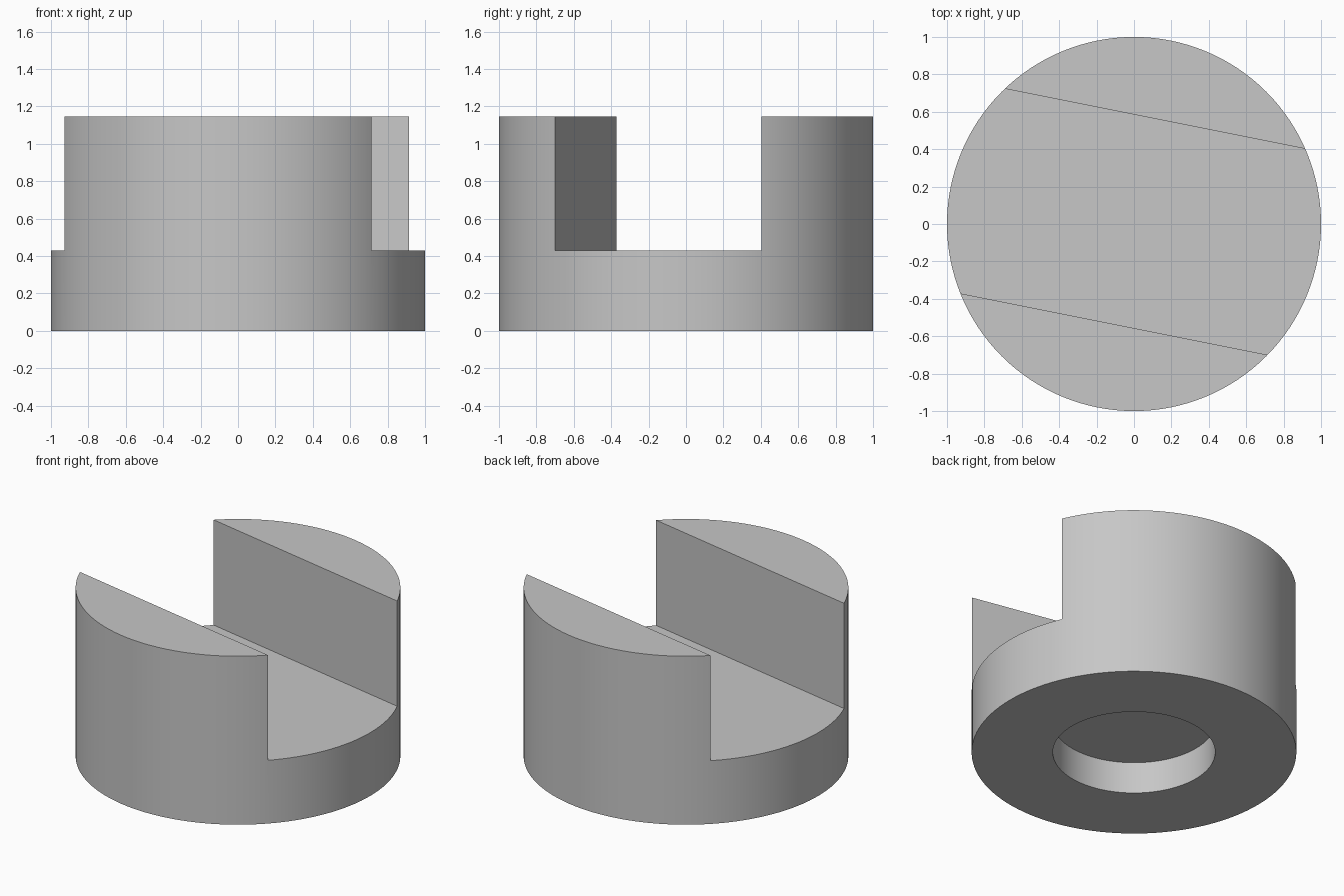
import bpy, math

if "Cube" in bpy.data.objects:
    bpy.data.objects.remove(bpy.data.objects["Cube"])

SEGMENTS = 128
HEIGHT, SLOT_FLOOR, BORE_DEPTH = 1.145, 0.43, 0.215
SLOT_ANGLE = -math.atan(0.2)
SLOT_WIDTH, SLOT_OFFSET = 1.12, 0.014

grey = bpy.data.materials.new("light_grey")
grey.diffuse_color = (0.57, 0.57, 0.57, 1)
grey.use_nodes = True
grey.node_tree.nodes["Principled BSDF"].inputs["Base Color"].default_value = grey.diffuse_color


def cylinder(name, radius, z0, z1):
    bpy.ops.mesh.primitive_cylinder_add(vertices=SEGMENTS, radius=radius, depth=z1 - z0,
                                        location=(0, 0, (z0 + z1) / 2))
    ob = bpy.context.object
    ob.name = name
    ob.data.materials.append(grey)
    return ob


def cut(target, cutter):
    mod = target.modifiers.new(cutter.name, 'BOOLEAN')
    mod.operation, mod.solver, mod.object = 'DIFFERENCE', 'EXACT', cutter
    bpy.context.view_layer.objects.active = target
    bpy.ops.object.modifier_apply(modifier=mod.name)
    bpy.data.objects.remove(cutter)


# Round body
body = cylinder("slotted_body", 1.0, 0, HEIGHT)

# Blind round hole in the underside
cut(body, cylinder("bore_cutter", 0.5, -0.5, BORE_DEPTH))

# Angled slot across the top
bpy.ops.mesh.primitive_cube_add(
    size=1, location=(-SLOT_OFFSET * math.sin(SLOT_ANGLE),
                      SLOT_OFFSET * math.cos(SLOT_ANGLE), SLOT_FLOOR + 1),
    rotation=(0, 0, SLOT_ANGLE))
slot = bpy.context.object
slot.name = "slot_cutter"
slot.scale = (3, SLOT_WIDTH, 2)
slot.data.materials.append(grey)
cut(body, slot)

# Smooth round walls with crisp edges
bpy.ops.object.select_all(action='DESELECT')
body.select_set(True)
bpy.context.view_layer.objects.active = body
bpy.ops.object.shade_smooth_by_angle(angle=math.radians(30))
